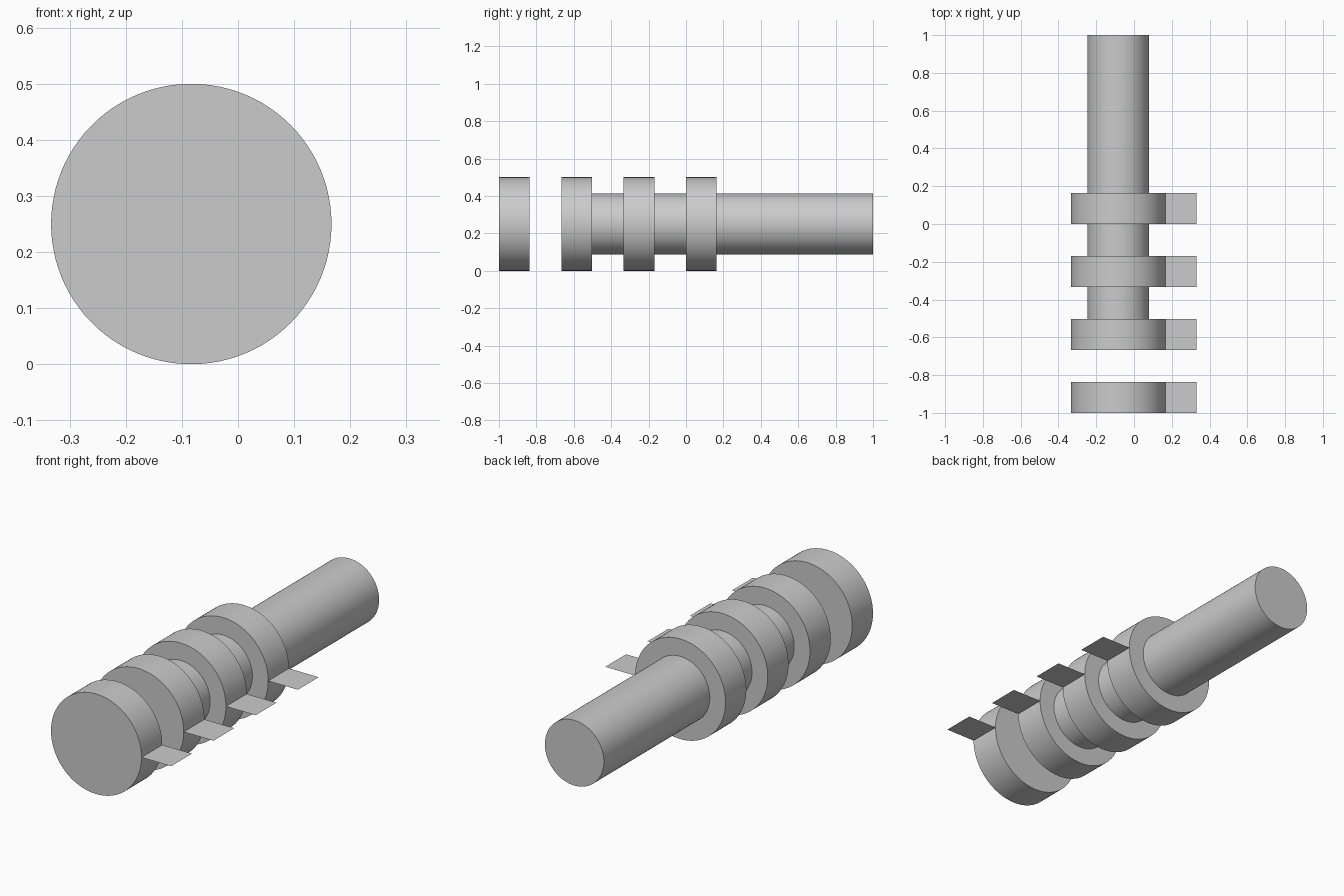
import bpy, bmesh
from math import pi

if "Cube" in bpy.data.objects:
    bpy.data.objects.remove(bpy.data.objects["Cube"])

CX, CZ = -0.0833, 0.25   # common axis of all round parts
THICK = 0.164            # disc thickness


def rod(name, y0, y1, radius):
    """Smooth cylinder running along y from y0 to y1."""
    bpy.ops.mesh.primitive_cylinder_add(
        vertices=96, radius=radius, depth=y1 - y0,
        location=(CX, (y0 + y1) / 2, CZ), rotation=(pi / 2, 0, 0))
    ob = bpy.context.object
    ob.name = name
    bpy.ops.object.shade_smooth_by_angle()
    return ob


def tab(name, y0, y1):
    """Thin flat sheet standing out from the +x side of a disc."""
    bm = bmesh.new()
    x0, x1 = CX + 0.25, 0.331
    bm.faces.new([bm.verts.new(p) for p in
                  ((x0, y0, CZ), (x1, y0, CZ), (x1, y1, CZ), (x0, y1, CZ))])
    me = bpy.data.meshes.new(name)
    bm.to_mesh(me)
    bm.free()
    ob = bpy.data.objects.new(name, me)
    bpy.context.collection.objects.link(ob)


# Four evenly spaced discs, each with its side tab; the front one stands free
for i in range(4):
    y = -1 + i / 3
    rod(f"disc_{i + 1}", y, y + THICK, 0.25)
    tab(f"side_tab_{i + 1}", y, y + THICK)

# Shaft through the three rear discs
rod("shaft", -0.585, 1.0, 0.163)
